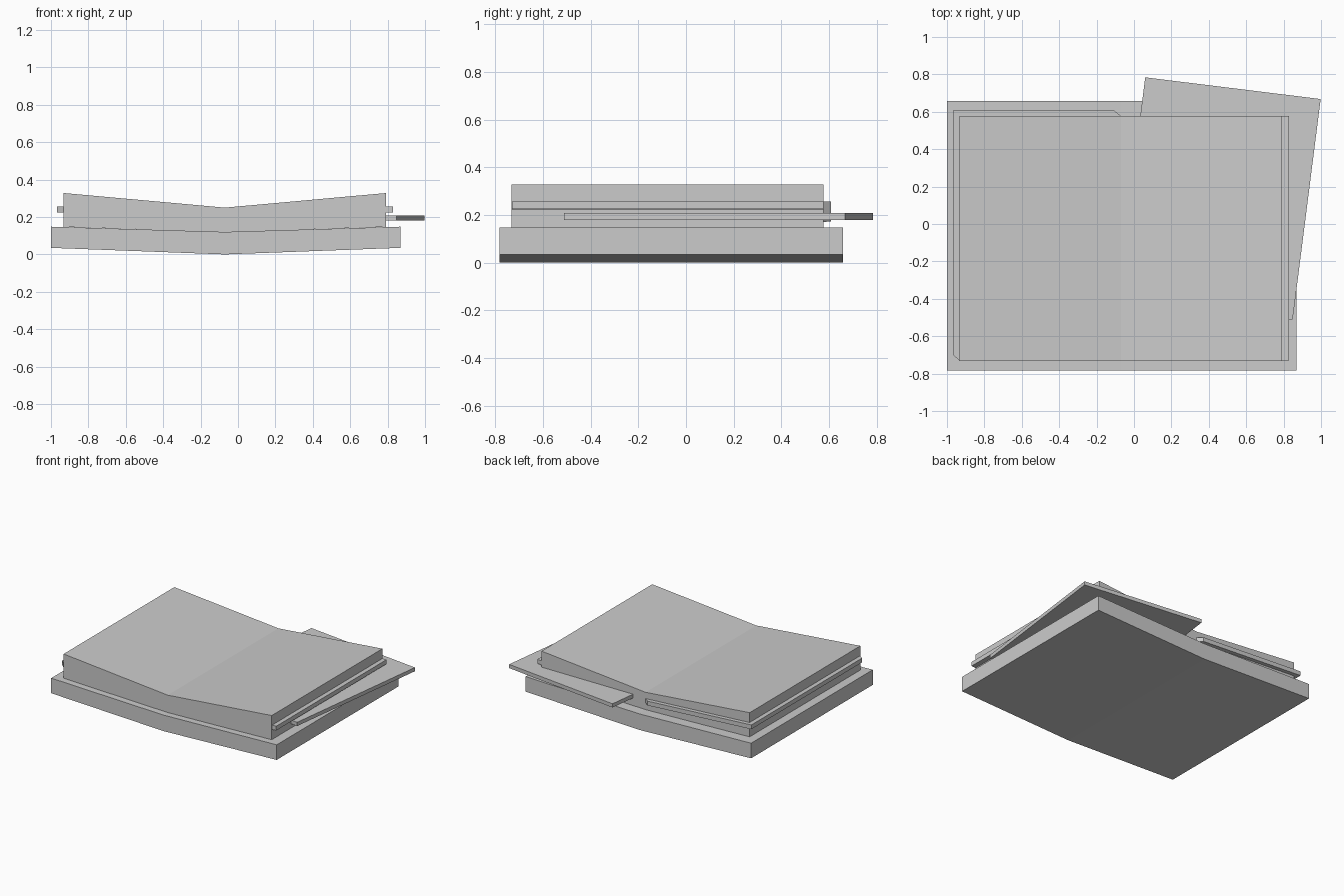
import bpy, bmesh

if "Cube" in bpy.data.objects:
    bpy.data.objects.remove(bpy.data.objects["Cube"])

FOLD = -0.07  # x position of the spine crease


def make(name, verts, faces):
    me = bpy.data.meshes.new(name)
    me.from_pydata(verts, [], faces)
    bm = bmesh.new()
    bm.from_mesh(me)
    bmesh.ops.recalc_face_normals(bm, faces=bm.faces)
    bm.to_mesh(me)
    bm.free()
    ob = bpy.data.objects.new(name, me)
    bpy.context.collection.objects.link(ob)
    return ob


def extrude(name, outline, lower, upper):
    """Closed solid from a plan outline, heights given per point."""
    n = len(outline)
    verts = [(x, y, lower(x)) for x, y in outline] + [(x, y, upper(x)) for x, y in outline]
    faces = [tuple(reversed(range(n))), tuple(range(n, 2 * n))]
    faces += [(i, (i + 1) % n, n + (i + 1) % n, n + i) for i in range(n)]
    return make(name, verts, faces)


def bent_slab(name, x0, x1, y0, y1, ends, middle):
    """Slab with a V-shaped section; ends and middle are (bottom, top)."""
    section = [(x0, ends[0]), (FOLD, middle[0]), (x1, ends[0]),
               (x1, ends[1]), (FOLD, middle[1]), (x0, ends[1])]
    verts = [(x, y, z) for y in (y0, y1) for x, z in section]
    faces = [(0, 1, 4, 5), (1, 2, 3, 4), (6, 7, 10, 11), (7, 8, 9, 10)]
    faces += [(i, (i + 1) % 6, 6 + (i + 1) % 6, 6 + i) for i in range(6)]
    return make(name, verts, faces)


# Cover and page block
bent_slab("cover", -1.0, 0.868, -0.782, 0.658, (0.035, 0.148), (0.0, 0.12))
bent_slab("page_block", -0.932, 0.792, -0.732, 0.578, (0.147, 0.328), (0.119, 0.25))


# Pages sticking out of the block, sloping down to the crease
def slope(z):
    return lambda x: z + 0.06 * (abs(x - FOLD) - 0.9)


extrude("left_page", [(-0.932, -0.732), (FOLD, -0.70), (FOLD, 0.578), (-0.108, 0.608),
                      (-0.967, 0.608), (-0.967, -0.70)], slope(0.225), slope(0.257))
extrude("right_page", [(FOLD, -0.73), (0.828, -0.73), (0.828, 0.577), (FOLD, 0.577)],
        slope(0.225), slope(0.257))

# Loose flat sheet, turned out of the block
extrude("loose_sheet", [(0.06, 0.784), (-0.09, -0.395), (0.848, -0.512), (0.998, 0.668)],
        lambda x: 0.18, lambda x: 0.208)
